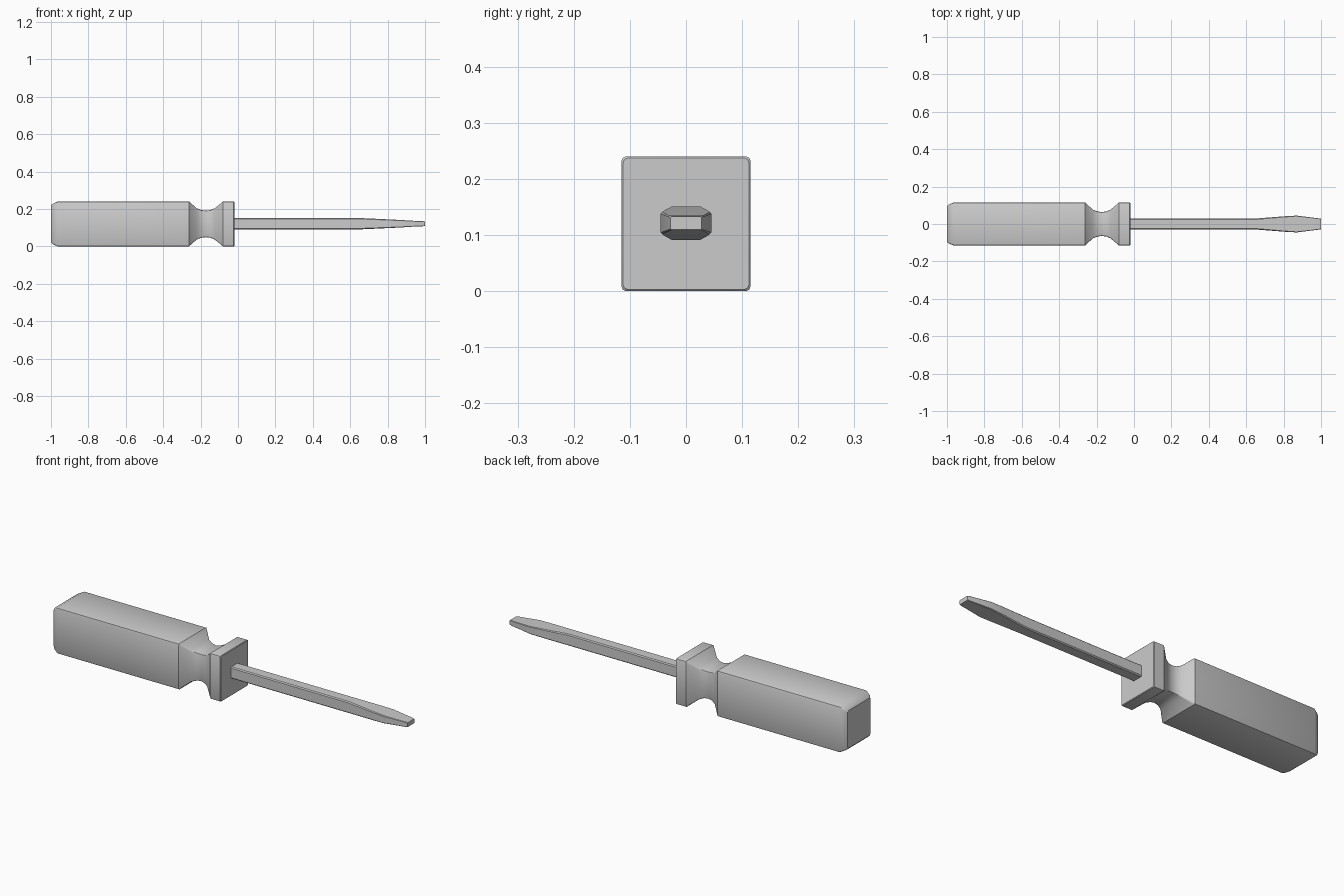
import bpy, bmesh
from math import cos, sin, pi, radians

if "Cube" in bpy.data.objects:
    bpy.data.objects.remove(bpy.data.objects["Cube"])


def ring(bm, x, hy, hz, r, zc, seg):
    """Rounded rectangle across the x axis."""
    verts = []
    for i, (sy, sz) in enumerate([(1, 1), (-1, 1), (-1, -1), (1, -1)]):
        for k in range(seg + 1):
            a = (i + k / seg) * pi / 2
            verts.append(bm.verts.new((x, sy * (hy - r) + r * cos(a),
                                       zc + sz * (hz - r) + r * sin(a))))
    return verts


def loft(name, sections, zc, seg, angle):
    """Skin rounded rectangles (x, half y, half z, corner radius) and cap both ends."""
    bm = bmesh.new()
    rings = [ring(bm, *s, zc, seg) for s in sections]
    n = len(rings[0])
    for a, b in zip(rings, rings[1:]):
        for i in range(n):
            j = (i + 1) % n
            bm.faces.new((a[i], a[j], b[j], b[i]))
    bm.faces.new(rings[0])
    bm.faces.new(rings[-1])
    bmesh.ops.recalc_face_normals(bm, faces=bm.faces)
    mesh = bpy.data.meshes.new(name)
    bm.to_mesh(mesh)
    bm.free()
    obj = bpy.data.objects.new(name, mesh)
    bpy.context.collection.objects.link(obj)
    bpy.ops.object.select_all(action='DESELECT')
    obj.select_set(True)
    bpy.context.view_layer.objects.active = obj
    bpy.ops.object.shade_smooth_by_angle(angle=radians(angle))
    return obj


# Square handle with rounded butt, waisted neck and collar
loft("handle", [
    (-1.0, 0.094, 0.098, 0.008),
    (-0.992, 0.103, 0.107, 0.008),
    (-0.965, 0.115, 0.12, 0.008),
    (-0.262, 0.115, 0.12, 0.008),
    (-0.22, 0.077, 0.083, 0.006),
    (-0.195, 0.067, 0.074, 0.006),
    (-0.172, 0.064, 0.071, 0.006),
    (-0.148, 0.067, 0.074, 0.006),
    (-0.125, 0.077, 0.083, 0.006),
    (-0.08, 0.115, 0.12, 0.008),
    (-0.023, 0.115, 0.12, 0.008),
    (-0.02, 0.112, 0.117, 0.008),
], 0.12, 2, 32)

# Square shaft that flares and thins into a flat blade
loft("shaft", [
    (-0.06, 0.03, 0.03, 0.005),
    (0.66, 0.03, 0.03, 0.005),
    (0.80, 0.041, 0.0235, 0.004),
    (0.87, 0.045, 0.02, 0.003),
    (0.95, 0.035, 0.015, 0.002),
    (0.99, 0.03, 0.0135, 0.002),
    (1.0, 0.028, 0.0115, 0.002),
], 0.121, 1, 30)
